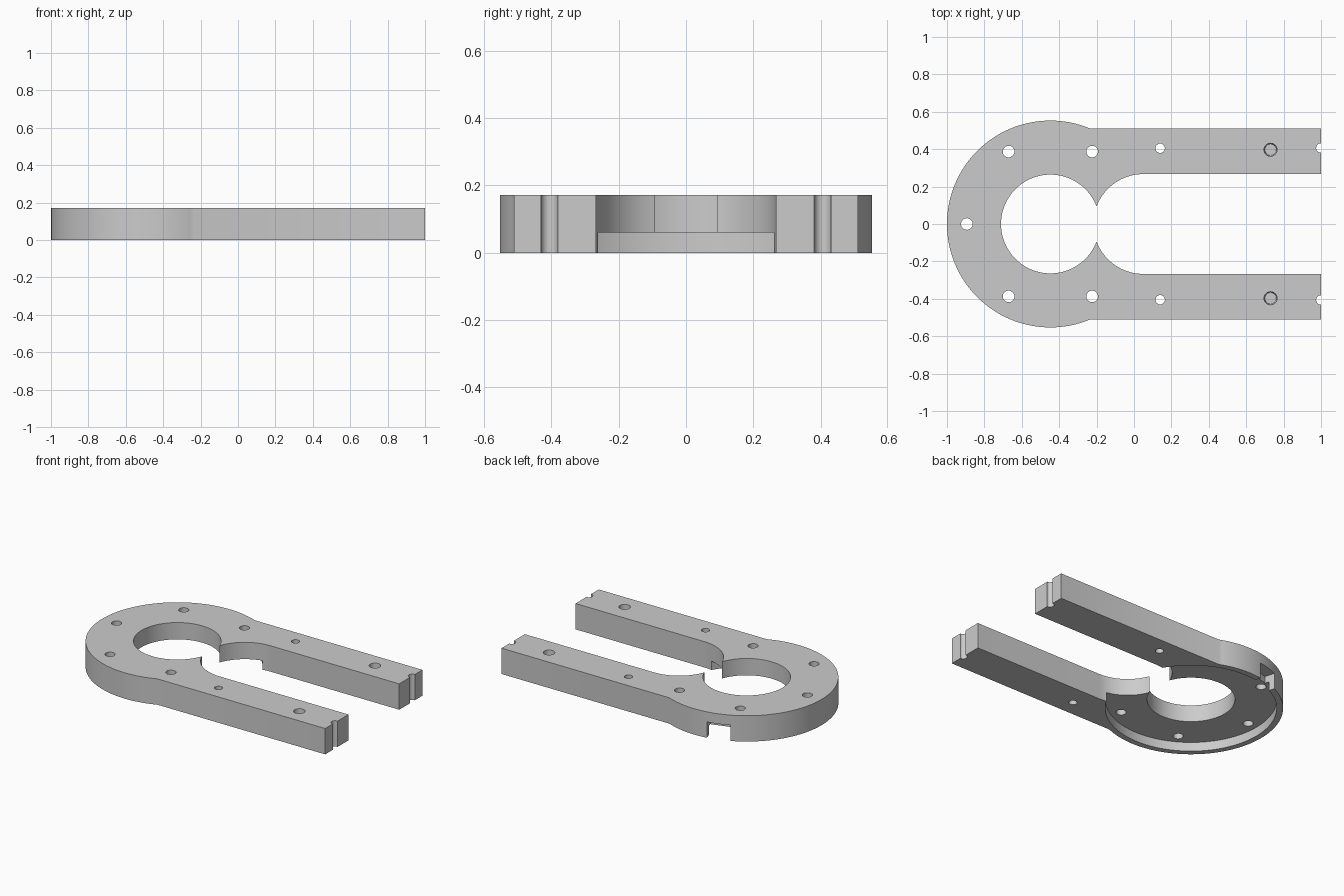
import bpy, bmesh
from math import sin, cos, atan2, sqrt, pi, radians
from mathutils import Matrix

if "Cube" in bpy.data.objects:
    bpy.data.objects.remove(bpy.data.objects["Cube"])

H = 0.172              # plate thickness
CX = -0.447            # ring centre
R_OUT, R_IN = 0.553, 0.264
SX, SR = 0.05, 0.267   # rounded end of the slot between the arms
ARM_Y = 0.511


def arc(cx, r, a0, a1, n):
    return [(cx + r * cos(a0 + (a1 - a0) * i / n), r * sin(a0 + (a1 - a0) * i / n))
            for i in range(n + 1)]


def finish(bm, name):
    bmesh.ops.recalc_face_normals(bm, faces=bm.faces)
    me = bpy.data.meshes.new(name)
    bm.to_mesh(me)
    bm.free()
    ob = bpy.data.objects.new(name, me)
    bpy.context.collection.objects.link(ob)
    return ob


# Fork plate outline: outer ring, arms, slot end and bore as one closed profile
a_out = atan2(ARM_Y, sqrt(R_OUT**2 - ARM_Y**2))
tip_x = (CX + SX) / 2 + (R_IN**2 - SR**2) / (2 * (SX - CX))
tip_y = sqrt(R_IN**2 - (tip_x - CX)**2)
a_in = atan2(tip_y, tip_x - CX)
a_slot = atan2(tip_y, tip_x - SX)
outline = arc(CX, R_OUT, a_out, 2 * pi - a_out, 96)
outline += [(1, -ARM_Y), (1, -SR)]
outline += arc(SX, SR, -pi / 2, -a_slot, 20)
outline += arc(CX, R_IN, 2 * pi - a_in, a_in, 80)[1:-1]
outline += arc(SX, SR, a_slot, pi / 2, 20)
outline += [(1, SR), (1, ARM_Y)]

bm = bmesh.new()
face = bm.faces.new([bm.verts.new((x, y, 0)) for x, y in outline])
ext = bmesh.ops.extrude_face_region(bm, geom=[face])
bmesh.ops.translate(bm, vec=(0, 0, H),
                    verts=[v for v in ext["geom"] if isinstance(v, bmesh.types.BMVert)])
plate = finish(bm, "fork_plate")


def cut(bm):
    cutter = finish(bm, "cutter")
    cutter.hide_render = True
    mod = plate.modifiers.new("cut", "BOOLEAN")
    mod.operation = "DIFFERENCE"
    mod.solver = "EXACT"
    mod.object = cutter
    bpy.context.view_layer.objects.active = plate
    bpy.ops.object.modifier_apply(modifier=mod.name)
    bpy.data.objects.remove(cutter)


def add_hole(bm, x, y, r, z0=-0.1, z1=0.3, r_bottom=None, n=32):
    bmesh.ops.create_cone(bm, cap_ends=True, segments=n, radius1=r_bottom or r, radius2=r,
                          depth=z1 - z0, matrix=Matrix.Translation((x, y, (z0 + z1) / 2)))


# Round recess under the ring
bm = bmesh.new()
add_hole(bm, CX, 0, 0.515, -0.1, 0.06, n=128)
cut(bm)

# Cable notch through the rim
bm = bmesh.new()
bmesh.ops.create_cube(bm, size=1, matrix=Matrix.Translation((CX, 0, 0))
                      @ Matrix.Rotation(radians(107), 4, "Z")
                      @ Matrix.Translation((0.58, 0, 0.0025))
                      @ Matrix.Diagonal((0.2, 0.15, 0.205, 1)))
cut(bm)

# Bolt circle, arm holes, blind holes and half-round grooves in the arm ends
bm = bmesh.new()
for k in range(1, 6):
    a = k * pi / 3
    add_hole(bm, CX + 0.447 * cos(a), 0.447 * sin(a), 0.031)
for s in (-1, 1):
    add_hole(bm, 0.14, s * 0.405, 0.025)
    add_hole(bm, 0.73, s * 0.397, 0.036, 0.06, H + 0.02, 0.03)
    add_hole(bm, 0.999, s * 0.406, 0.025)
cut(bm)

# Smooth the curved walls, keep edges crisp
plate.select_set(True)
bpy.context.view_layer.objects.active = plate
bpy.ops.object.shade_smooth_by_angle(angle=radians(30))
